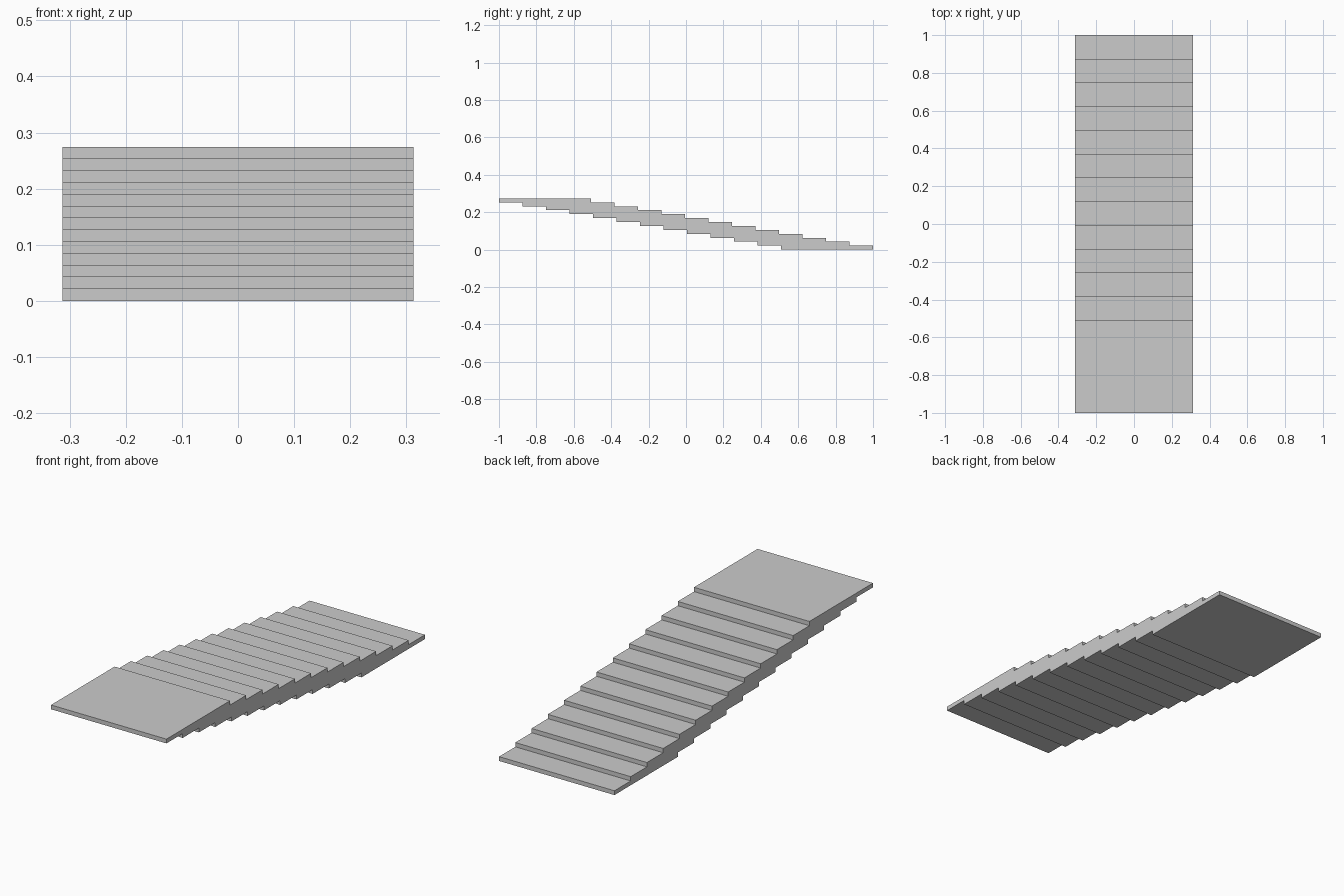
import bpy, bmesh

if "Cube" in bpy.data.objects:
    bpy.data.objects.remove(bpy.data.objects["Cube"])

LEVELS = 13
HALF_W = 0.3125
RISE = 0.274 / LEVELS
RUN = 0.1257
DEPTH = 2 - RUN * (LEVELS - 1)   # length of each slab

# Stepped side profile (y, z): treads up the back, then stepped underside down
profile = []
for i in range(LEVELS):
    y = 1 - RUN * i
    profile += [(y, RISE * i), (y, RISE * (i + 1))]
for i in reversed(range(LEVELS)):
    y = 1 - RUN * i - DEPTH
    profile += [(y, RISE * (i + 1)), (y, RISE * i)]

# Extrude the profile across the width
bm = bmesh.new()
face = bm.faces.new([bm.verts.new((-HALF_W, y, z)) for y, z in profile])
ext = bmesh.ops.extrude_face_region(bm, geom=[face], use_keep_orig=True)
moved = [v for v in ext["geom"] if isinstance(v, bmesh.types.BMVert)]
bmesh.ops.translate(bm, verts=moved, vec=(2 * HALF_W, 0, 0))
bmesh.ops.recalc_face_normals(bm, faces=bm.faces)

mesh = bpy.data.meshes.new("stair_flight")
bm.to_mesh(mesh)
bm.free()
bpy.context.collection.objects.link(bpy.data.objects.new("stair_flight", mesh))
